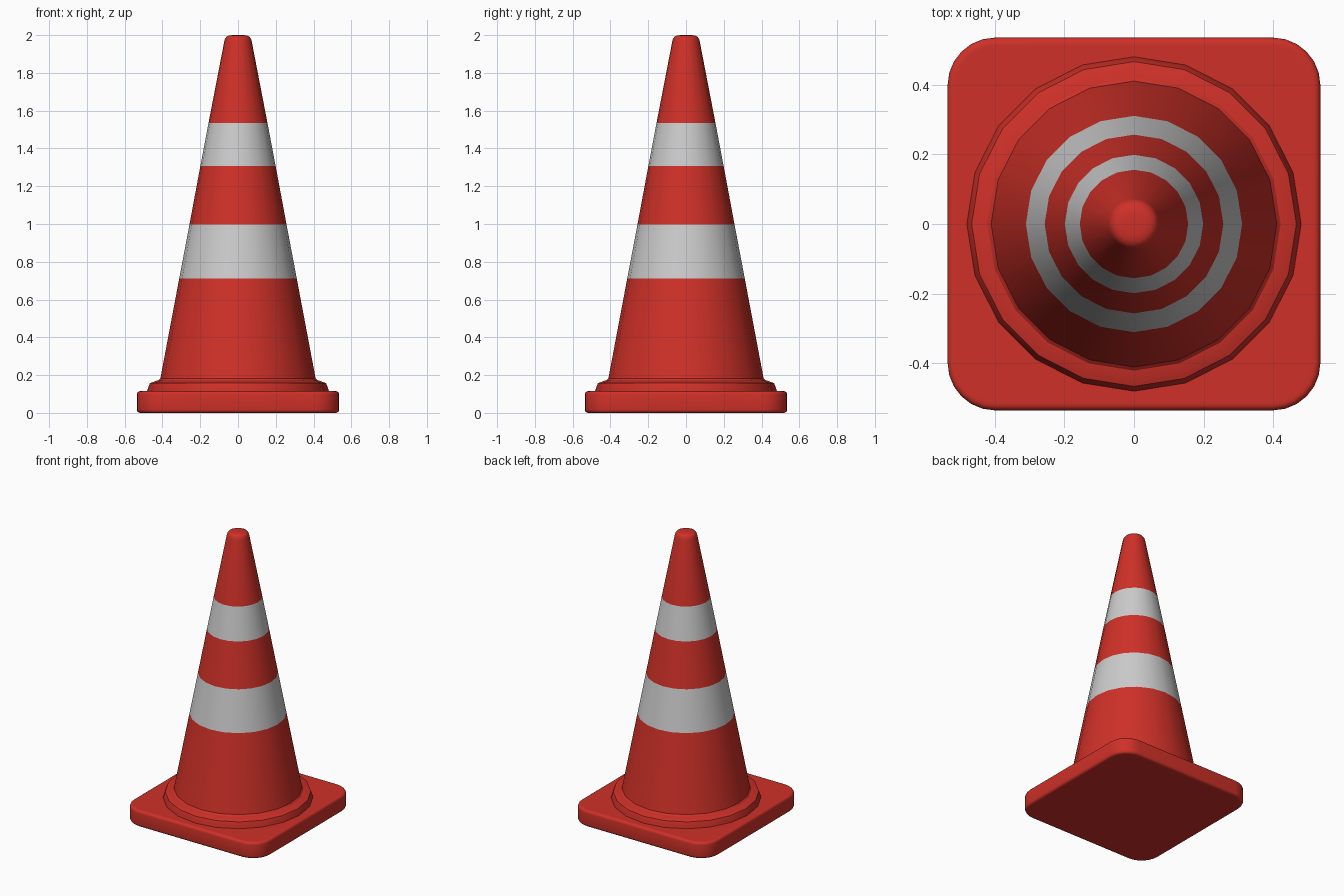
import bpy, bmesh
from math import sin, cos, pi, radians

if "Cube" in bpy.data.objects:
    bpy.data.objects.remove(bpy.data.objects["Cube"])


def material(name, color):
    m = bpy.data.materials.new(name)
    m.diffuse_color = color
    m.use_nodes = True
    m.node_tree.nodes["Principled BSDF"].inputs["Base Color"].default_value = m.diffuse_color
    return m


red = material("red_plastic", (0.62, 0.030, 0.021, 1))
white = material("reflective_grey", (0.75, 0.75, 0.75, 1))


def loft(name, rings, mats, stripes=()):
    """Skin a stack of closed rings, capping both ends."""
    bm = bmesh.new()
    loops = [[bm.verts.new(p) for p in ring] for ring in rings]
    n = len(loops[0])
    for k, (a, b) in enumerate(zip(loops, loops[1:])):
        for i in range(n):
            j = (i + 1) % n
            f = bm.faces.new((a[i], a[j], b[j], b[i]))
            f.material_index = 1 if k in stripes else 0
    bm.faces.new(loops[0][::-1])
    bm.faces.new(loops[-1])
    me = bpy.data.meshes.new(name)
    bm.to_mesh(me)
    bm.free()
    ob = bpy.data.objects.new(name, me)
    bpy.context.collection.objects.link(ob)
    for m in mats:
        me.materials.append(m)
    bpy.ops.object.select_all(action='DESELECT')
    ob.select_set(True)
    bpy.context.view_layer.objects.active = ob
    bpy.ops.object.shade_smooth_by_angle(angle=radians(35))
    return ob


def circle(r, z, n=20):
    return [(r * cos(2 * pi * i / n), r * sin(2 * pi * i / n), z) for i in range(n)]


def rounded_square(half, z, straight=0.40, steps=6):
    r = half - straight
    pts = []
    for q, (sx, sy) in enumerate([(1, 1), (-1, 1), (-1, -1), (1, -1)]):
        for s in range(steps + 1):
            a = (q + s / steps) * pi / 2
            pts.append((sx * straight + r * cos(a), sy * straight + r * sin(a), z))
    return pts


# Square foot: rounded rims, with an inset ring keeping each cap flat
rim, half, top = 0.018, 0.536, 0.115
arc = [(half - rim + rim * cos(i * pi / 8), rim * sin(i * pi / 8)) for i in range(5)]
foot = [(0.51, 0)] + [(h, rim - d) for h, d in reversed(arc)]
foot += [(h, top - rim + d) for h, d in arc] + [(0.51, top)]
loft("base_plate", [rounded_square(h, z) for h, z in foot], [red])

# Collar on the foot
collar = [(0.481, 0.10), (0.481, 0.117), (0.467, 0.157), (0.426, 0.172), (0.40, 0.172)]
loft("base_collar", [circle(r, z) for r, z in collar], [red])

# Tapered body with a small foot fillet, two reflective bands and a domed tip
body = [(0.426, 0.168), (0.411, 0.182), (0.311, 0.712), (0.257, 0.997), (0.199, 1.308),
        (0.156, 1.535), (0.073, 1.965), (0.069, 1.98), (0.061, 1.991), (0.049, 1.997),
        (0.03, 2.0), (0.01, 2.0)]
loft("cone_body", [circle(r, z) for r, z in body], [red, white], stripes=(2, 4))
